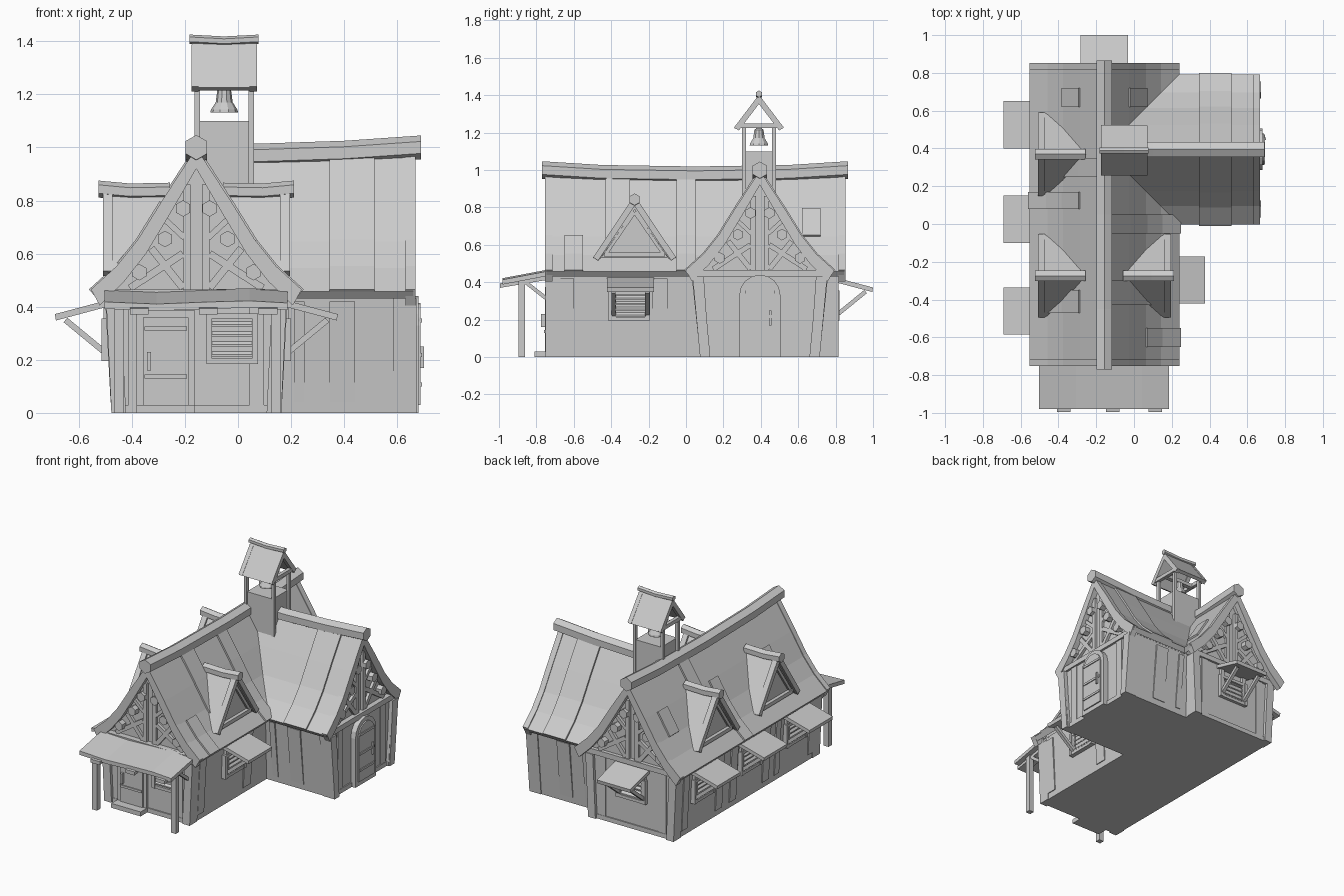
import bpy, bmesh
from math import pi, sin, cos
from mathutils import Vector, Matrix

if "Cube" in bpy.data.objects:
    bpy.data.objects.remove(bpy.data.objects["Cube"])

grey = bpy.data.materials.new("light grey")
grey.use_nodes = True
COLOUR = (0.6, 0.6, 0.6, 1)
grey.diffuse_color = COLOUR
grey.node_tree.nodes["Principled BSDF"].inputs["Base Color"].default_value = COLOUR


def finish(name, bm):
    bmesh.ops.recalc_face_normals(bm, faces=bm.faces)
    me = bpy.data.meshes.new(name)
    bm.to_mesh(me)
    bm.free()
    me.materials.append(grey)
    ob = bpy.data.objects.new(name, me)
    bpy.context.collection.objects.link(ob)
    return ob


def frame(x, y, out):
    """Wall frame: local u runs along the wall, v is up, w points outward."""
    w, v = Vector(out), Vector((0, 0, 1))
    u = v.cross(w)
    return Matrix.Translation((x, y, 0)) @ Matrix((u, v, w)).transposed().to_4x4()


FRONT, BACK, LEFT, RIGHT = (0, -1, 0), (0, 1, 0), (1, 0, 0), (-1, 0, 0)


def loft(name, M, rings):
    """Skin a list of equal rings of local points and cap both ends."""
    bm = bmesh.new()
    rows = [[bm.verts.new(M @ Vector(p)) for p in r] for r in rings]
    n = len(rows[0])
    for a, b in zip(rows, rows[1:]):
        for i in range(n):
            j = (i + 1) % n
            bm.faces.new((a[i], a[j], b[j], b[i]))
    bm.faces.new(rows[0])
    bm.faces.new(rows[-1])
    return finish(name, bm)


def prism(name, M, poly, w0, w1):
    return loft(name, M, [[(u, v, w) for u, v in poly] for w in (w0, w1)])


def across(name, M, poly, u0, u1):
    """Extrude a (w, v) section along the wall."""
    return loft(name, M, [[(u, v, w) for w, v in poly] for u in (u0, u1)])


def box(name, M, u0, u1, v0, v1, w0, w1):
    return prism(name, M, [(u0, v0), (u1, v0), (u1, v1), (u0, v1)], w0, w1)


def bar_poly(p, q, width):
    p, q = Vector(p), Vector(q)
    s = (q - p).normalized().orthogonal() * width / 2
    return [p + s, q + s, q - s, p - s]


def bar(name, M, p, q, width, w0, w1):
    return prism(name, M, bar_poly(p, q, width), w0, w1)


def hexagon(r, v, u=0):
    return [(u + r * sin(i * pi / 3), v + r * cos(i * pi / 3)) for i in range(6)]


def ridge(name, M, r, stations):
    """Sagging six-sided ridge log through (w, v) stations."""
    loft(name, M, [[(a, b, w) for a, b in hexagon(r, v)] for w, v in stations])


def mirrored(half):
    return [(-a, b) for a, b in reversed(half)] + [p for p in half if p[0] > 0]


# Roof sections, from ridge to eave
TOP = [(0, .99), (.13, .79), (.22, .645), (.3, .545), (.397, .457)]
UNDER = [(0, .945), (.105, .77), (.195, .625), (.28, .52), (.375, .43)]
SHELL = mirrored(TOP) + mirrored(UNDER)[::-1]
BARGE = mirrored([(u, v + .008) for u, v in TOP]) + \
    mirrored([(u * .97, v - .025) for u, v in UNDER])[::-1]


def body(name, M, foot, top, w0, w1, g0, g1):
    prism(name + "_walls", M, [(-foot, 0), (foot, 0), (top, .45), (-top, .45)], w0, w1)
    prism(name + "_gable", M, mirrored([(u, v + .01) for u, v in UNDER[:4]] + [(top, .44)]), g0, g1)


def gable_end(name, M, foot, top, wall, gable, roof):
    """Barge boards, framing, log ends, corner posts and planks of one gable."""
    prism(name + "_barge_board", M, BARGE, roof - .03, roof + .008)
    box(name + "_tie_beam", M, -top, top, .43, .465, gable, wall + .015)
    box(name + "_sill", M, -foot, foot, 0, .03, wall - .02, wall + .008)
    f = gable + .018
    for s in (-1, 1):
        for i, (p, q, w) in enumerate([
                ((.035, .46), (.035, .86), .028), ((.05, .47), (.17, .62), .028),
                ((.25, .47), (.05, .6), .028), ((.045, .66), (.12, .73), .022)]):
            bar(f"{name}_timber_{i}", M, (s * p[0], p[1]), (s * q[0], q[1]), w, gable - .02, f)
        for u, v in ((.05, .77), (.118, .655), (.215, .53)):
            prism(name + "_log_end", M, hexagon(.031, v, s * u), gable - .02, gable + .04)
        post = [(s * (foot + .005), 0), (s * (foot - .05), 0), (s * (top - .05), .43), (s * (top + .005), .43)]
        prism(name + "_corner_post", M, post, wall - .06, wall + .02)
        box(name + "_plank", M, s * .2, s * .255, .03, .43, wall - .01, wall + .006)


def side_planks(name, M, foot, top, spots):
    for a, b in spots:
        across(name, M, [(foot - .01, .04), (foot + .008, .04), (top + .008, .42), (top - .01, .42)], a, b)


def roof_strips(name, M, side, strips):
    """Raised boards laid on a slope between two profile points."""
    for a, b, i, j in strips:
        path = TOP[i:j + 1]
        sec = [(side * (u + .008), v + .008) for u, v in path] + \
            [(side * (u - .01), v - .01) for u, v in reversed(path)]
        prism(name, M, sec, a, b)


def window(M, u, v, wall, half=.09, h=.06):
    box("window_back", M, u - half, u + half, v - h, v + h, wall - .02, wall + .004)
    for s in (-1, 1):
        box("window_jamb", M, u + s * half, u + s * (half + .022), v - h - .02, v + h + .02, wall - .02, wall + .022)
        box("window_rail", M, u - half, u + half, v + s * h, v + s * (h + .02), wall - .02, wall + .018)
    for i in range(4):
        z = v + (i - 1.5) * h * .5
        across("window_slat", M, [(wall, z + .012), (wall, z + .004), (wall + .016, z - .012), (wall + .016, z - .004)],
               u - half, u + half)


def awning(M, u, wall, reach, half=.125):
    across("awning", M, [(wall - .02, .43), (reach, .372), (reach - .004, .348), (wall - .02, .405)], u - half, u + half)
    for s in (-1, 1):
        c = u + s * half * .72
        across("awning_strut", M, bar_poly((wall, .22), (reach - .04, .35), .022), c - .011, c + .011)
        box("awning_bracket", M, c - .013, c + .013, .2, .4, wall - .02, wall + .015)


def dormer(M):
    prism("dormer_wall", M, [(-.18, .53), (.18, .53), (0, .79)], .08, .315)
    slope = [(-.22, .53), (0, .84), (.22, .53), (.185, .525), (0, .79), (-.185, .525)]
    prism("dormer_roof", M, slope, .08, .335)
    for s in (-1, 1):
        bar("dormer_barge_board", M, (s * .208, .525), (0, .835), .032, .315, .352)
        bar("dormer_window_frame", M, (s * .155, .55), (0, .775), .018, .3, .33)
    box("dormer_sill", M, -.16, .16, .535, .56, .3, .338)
    ridge("dormer_ridge", M, .032, [(.1, .835), (.25, .832), (.368, .843)])


# Main hall and side wing
CX, CY, WY = -.157, .05, .395
front, back = frame(CX, CY, FRONT), frame(CX, CY, BACK)
wing = frame(0, WY, LEFT)
body("hall", front, .315, .335, -.745, .78, -.735, .755)
body("wing", wing, .315, .355, CX, .645, CX, .625)
prism("hall_roof", front, SHELL, -.795, .795)
prism("wing_roof", wing, SHELL, CX, .66)
ridge("hall_ridge", front, .047, [(-.815, 1.0), (-.5, .98), (0, .972), (.5, .98), (.82, 1.0)])
ridge("wing_ridge", wing, .045, [(CX, .97), (.1, .97), (.4, .98), (.69, 1.0)])
gable_end("front", front, .315, .335, .78, .755, .795)
gable_end("back", back, .315, .335, .745, .735, .795)
gable_end("wing", wing, .315, .355, .645, .625, .66)

roof_strips("roof_board", front, 1, [(.6, .7, 2, 4), (.35, .48, 0, 3), (0, .1, 0, 4), (-.67, -.57, 1, 2)])
roof_strips("roof_board", front, -1, [(.4, .52, 1, 3), (-.12, -.03, 1, 4), (-.67, -.57, 1, 2), (-.3, -.2, 0, 3)])
for s in (-1, 1):
    roof_strips("wing_roof_board", wing, s, [(.345, .515, 0, 4)])

# Long side walls
left, right = frame(CX, 0, LEFT), frame(CX, 0, RIGHT)
side_planks("left_plank", left, .315, .335, [(-.67, -.6), (-.18, -.1)])
side_planks("right_plank", right, .315, .335, [(-.73, -.67), (-.37, -.3), (-.22, -.15), (.13, .2), (.26, .31), (.62, .67)])
for out, s in ((FRONT, 1), (BACK, -1)):
    wall = frame(0, WY, out)
    side_planks("wing_plank", wall, .315, .355, [sorted((s * .345, s * .44)), sorted((s * .21, s * .25))])
    across("wing_corner_post", wall, [(.27, 0), (.32, 0), (.36, .43), (.3, .43)], s * .6, s * .672)

# Shuttered windows, awnings and dormers
window(left, -.305, .275, .335)
awning(left, -.297, .335, .533)
for y in (.525, .025, -.46):
    window(right, -y, .275, .335)
    awning(right, -y, .335, .533)
window(back, 0, .275, .748)
awning(back, 0, .75, .95)
window(front, .135, .28, .782, .075, .075)
dormer(frame(CX, -.275, LEFT))
for y in (-.275, .37):
    dormer(frame(CX, y, RIGHT))

# Front door and porch
box("door_frame", front, -.225, -.005, 0, .385, .76, .795)
box("door", front, -.2, -.03, .03, .36, .78, .803)
for v in (.13, .31):
    box("door_band", front, -.195, -.035, v, v + .015, .79, .81)
box("door_handle", front, -.185, -.17, .16, .23, .79, .825)
box("door_step", front, -.225, -.005, 0, .03, .76, .86)
loft("porch_roof", front, [[(u, .465 + d, .78), (u, .418 + d, 1.03), (u, .392 + d, 1.03), (u, .44 + d, .78)]
                           for u, d in ((-.345, 0), (-.15, -.008), (.05, 0), (.2, .004), (.343, -.004))])
for u in (-.29, .3):
    box("porch_post", front, u - .018, u + .018, 0, .42, .91, .945)
    across("porch_brace", front, bar_poly((.78, .3), (.92, .41), .02), u - .01, u + .01)
for u in (-.215, .045, .27):
    across("porch_rafter", front, [(.78, .442), (1.045, .394), (1.045, .37), (.78, .415)], u - .035, u + .035)

# Arched wing door
def arch(half, spring, foot):
    return [(-half, foot)] + [(-half * cos(i * pi / 8), spring + half * sin(i * pi / 8)) for i in range(9)] + [(half, foot)]


prism("arched_door_frame", wing, arch(.11, .33, .0), .63, .68)
prism("arched_door", wing, arch(.083, .33, .03), .66, .688)
for v in (.1, .21, .34):
    box("arched_door_band", wing, -.08, .08, v, v + .015, .67, .694)
box("arched_door_handle", wing, .05, .063, .17, .25, .67, .7)

# Bell tower
tower = frame(-.052, .39, LEFT)
box("tower_base", tower, -.085, .085, .75, 1.1, -.095, .098)
for a in (-.08, .08):
    for b in (-.102, .102):
        box("tower_post", tower, a - .011, a + .011, .85, 1.24, b - .01, b + .01)
prism("tower_roof", tower, [(-.133, 1.225), (0, 1.4), (.133, 1.225), (.112, 1.215), (0, 1.365), (-.112, 1.215)], -.122, .122)
for b in (-.11, .11):
    box("tower_crossbeam", tower, -.1, .1, 1.225, 1.25, b - .012, b + .012)
    for s in (-1, 1):
        bar("tower_barge_board", tower, (s * .12, 1.22), (0, 1.378), .03, b - .014, b + .014)
box("bell_beam", tower, -.015, .015, 1.22, 1.245, -.11, .11)
ridge("tower_ridge", tower, .018, [(-.13, 1.407), (0, 1.4), (.13, 1.407)])
BELL = [(.012, 1.225), (.026, 1.215), (.032, 1.17), (.05, 1.142), (.052, 1.132)]
loft("bell", Matrix.Translation((-.052, .39, 0)),
     [[(r * cos(i * pi / 5), r * sin(i * pi / 5), z) for i in range(10)] for r, z in BELL])
